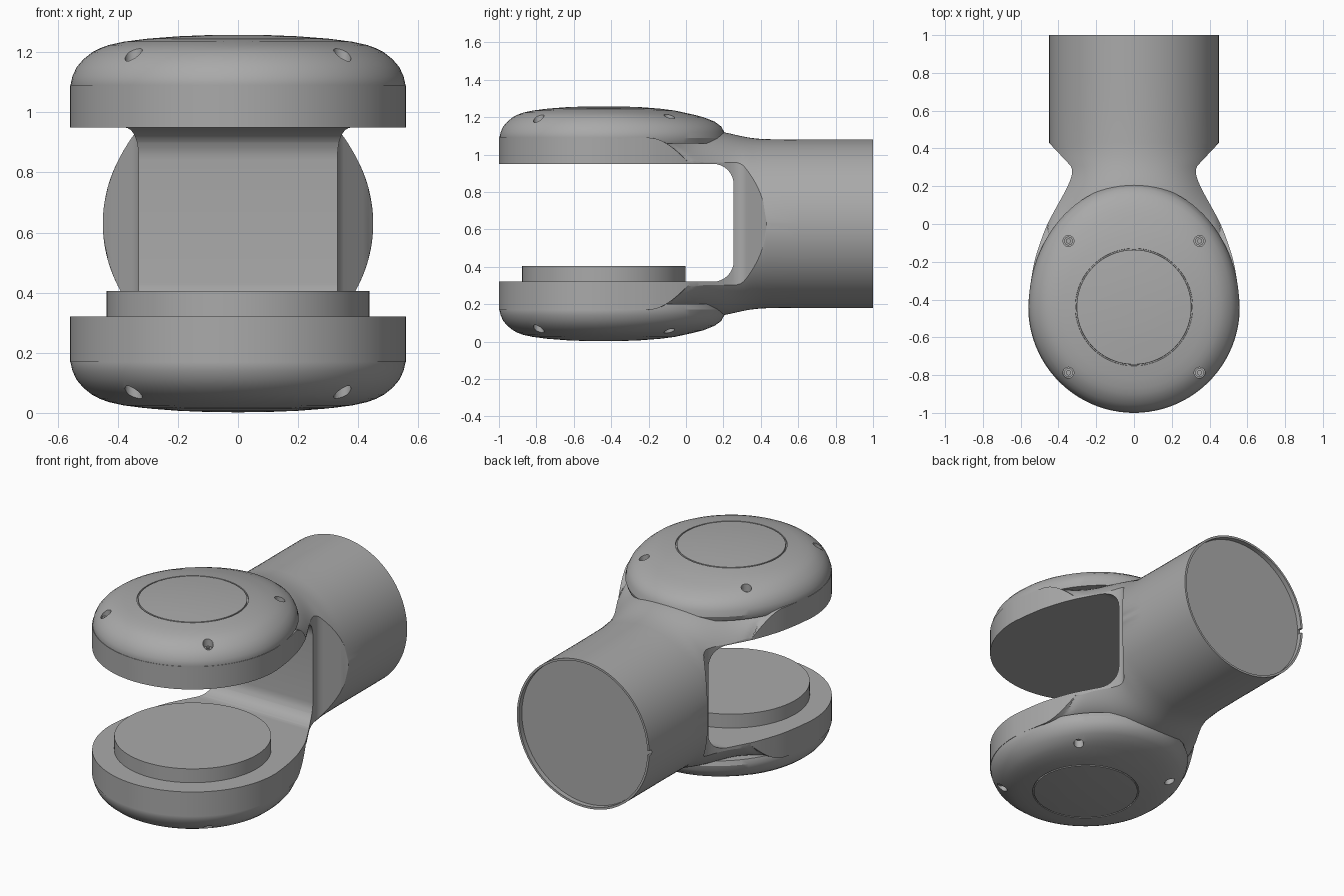
import bpy, bmesh, math
from mathutils import Vector, Matrix

cube = bpy.data.objects.get("Cube")
if cube:
    bpy.data.objects.remove(cube, do_unlink=True)

MID, TUBE, RIM, HUB_Y = 0.63, 0.45, 0.56, -0.44

grey = bpy.data.materials.new("warm grey metal")
grey.use_nodes = True
tone = (0.4, 0.4, 0.4, 1)
grey.diffuse_color = tone
grey.node_tree.nodes["Principled BSDF"].inputs["Base Color"].default_value = tone


def make(name, bm):
    bmesh.ops.recalc_face_normals(bm, faces=bm.faces)
    mesh = bpy.data.meshes.new(name)
    bm.to_mesh(mesh)
    bm.free()
    ob = bpy.data.objects.new(name, mesh)
    bpy.context.collection.objects.link(ob)
    mesh.materials.append(grey)
    return ob


def loft(rings):
    bm = bmesh.new()
    rows = [[bm.verts.new(p) for p in ring] for ring in rings]
    for a, b in zip(rows, rows[1:]):
        for i in range(len(a)):
            j = (i + 1) % len(a)
            bm.faces.new((a[i], a[j], b[j], b[i]))
    bm.faces.new(rows[0])
    bm.faces.new(rows[-1])
    bmesh.ops.remove_doubles(bm, verts=bm.verts, dist=0.0002)
    return bm


def cylinder(name, radius, depth, centre, axis="Z", sides=64):
    bm = bmesh.new()
    turn = Matrix.Rotation(math.pi / 2, 4, "X") if axis == "Y" else Matrix()
    bmesh.ops.create_cone(bm, cap_ends=True, segments=sides, radius1=radius, radius2=radius,
                          depth=depth, matrix=Matrix.Translation(centre) @ turn)
    return make(name, bm)


def cut(ob, cutter):
    mod = ob.modifiers.new("cut", "BOOLEAN")
    mod.operation, mod.solver, mod.object = "DIFFERENCE", "EXACT", cutter
    bpy.context.view_layer.objects.active = ob
    bpy.ops.object.modifier_apply(modifier=mod.name)
    bpy.data.objects.remove(cutter, do_unlink=True)


def smooth(ob, angle=30):
    bpy.ops.object.select_all(action="DESELECT")
    ob.select_set(True)
    bpy.context.view_layer.objects.active = ob
    bpy.ops.object.shade_smooth_by_angle(angle=math.radians(angle))


def ease(v):
    v = min(1, max(0, v))
    return v * v * (3 - 2 * v)


# Half width of the fork in plan: round hub, waisted neck, flare to the tube
NECK = [(-0.34, 0.551), (-0.2, 0.527), (-0.1, 0.497), (0, 0.458), (0.1, 0.405),
        (0.18, 0.361), (0.24, 0.335), (0.28, 0.327), (0.31, 0.337), (0.43, TUBE), (1, TUBE)]


def half_width(y):
    if y <= NECK[0][0]:
        return max(0.01, math.sqrt(max(0, RIM ** 2 - (y - HUB_Y) ** 2)))
    for k in range(len(NECK) - 1):
        (y0, w0), (y1, w1) = NECK[k], NECK[k + 1]
        if y <= y1:
            t = (y - y0) / (y1 - y0)
            if y1 > 0.31:
                return w0 + (w1 - w0) * t
            # smooth interpolation through the neck
            yp, wp = NECK[k - 1] if k else (-0.44, 0.56)
            yn, wn = NECK[k + 2]
            if y1 == 0.31:
                yn, wn = 0.34, 0.365
            m0 = (w1 - wp) / (y1 - yp) * (y1 - y0)
            m1 = (wn - w0) / (yn - y0) * (y1 - y0)
            return ((2 * t**3 - 3 * t**2 + 1) * w0 + (t**3 - 2 * t**2 + t) * m0
                    + (3 * t**2 - 2 * t**3) * w1 + (t**3 - t**2) * m1)
    return TUBE


def half_height(x, y, u):
    round_part = math.sqrt(max(0, TUBE ** 2 - x * x))
    t = ease((y + 0.2) / 0.6)
    swell = 0.04 * math.exp(-((y - 0.15) / 0.16) ** 2) * (1 - u ** 4)
    return 0.46 * (1 - t) + round_part * t + swell * (y < 0.7)


# Fork body: sections lofted along y, then slotted
stations = [HUB_Y - RIM * math.cos(math.radians(a)) for a in range(0, 96, 4)]
stations += [-0.34 + 0.77 * i / 44 for i in range(45)] + [0.6, 0.8, 1.0]
rings = []
for y in sorted(stations):
    w = half_width(y)
    top, low = [], []
    for i in range(49):
        u = math.sin(math.pi * (i / 48 - 0.5))
        h = half_height(w * u, y, u)
        top.append((w * u, y, MID + h))
        low.append((w * u, y, MID - h))
    rings.append(top + low[::-1])
fork = make("fork_body", loft(rings))

# Slot between the arms, with rounded inner corners
profile = [(-1.2, 0.32), (-1.2, 0.95)]
for z, first in ((0.84, 90), (0.43, 0)):
    for k in range(9):
        a = math.radians(first - 90 * k / 8)
        profile.append((0.145 + 0.11 * math.cos(a), z + 0.11 * math.sin(a)))
cut(fork, make("slot_cutter", loft([[(x, y, z) for y, z in profile] for x in (-1, 1)])))

# Shallow socket in the tube end, with a key notch in its lip
cut(fork, cylinder("socket_cutter", 0.437, 0.06, (0, 1.0, MID), "Y"))
bm = bmesh.new()
bmesh.ops.create_cube(bm, size=1, matrix=Matrix.Translation((-0.45, 1, MID))
                      @ Matrix.Diagonal((0.06, 0.05, 0.03, 1)))
cut(fork, make("notch_cutter", bm))
smooth(fork)

# Bearing pad on the lower arm
smooth(cylinder("bearing_pad", 0.437, 0.1, (0, HUB_Y, 0.355), sides=96))

# Domed covers: radius and height, with a fine groove round the centre plate
DOME = [(0.55, 1.06), (0.558, 1.088), (0.551, 1.12), (0.537, 1.15), (0.515, 1.176),
        (0.485, 1.2), (0.46, 1.213), (0.43, 1.224), (0.38, 1.235), (0.311, 1.244),
        (0.31, 1.236), (0.304, 1.236), (0.303, 1.245), (0.2, 1.253), (0.1, 1.257), (0.01, 1.258)]
for name, side in (("upper", 1), ("lower", -1)):
    rings = []
    for r, z in DOME:
        stretch = 0.17 * ease((r - 0.42) / 0.12)
        ring = []
        for i in range(96):
            a = math.tau * i / 96
            s = math.sin(a)
            ring.append((r * math.cos(a), HUB_Y + r * s * (1 + stretch * (s > 0)),
                         MID + side * (z - MID)))
        rings.append(ring)
    cover = make(name + "_cover", loft(rings))
    spots = [(x, y) for x in (-0.347, 0.347) for y in (-0.09, -0.787)]
    for x, y in spots:
        cut(cover, cylinder("hole_cutter", 0.029, 0.2, (x, y, MID + side * 0.62), sides=24))
    smooth(cover)
    # Socket-head screws sunk in the cover
    for x, y in spots:
        screw = cylinder(name + "_screw", 0.023, 0.09, (x, y, MID + side * 0.495), sides=24)
        cut(screw, cylinder("hex_cutter", 0.012, 0.04, (x, y, MID + side * 0.54), sides=6))
        smooth(screw)
